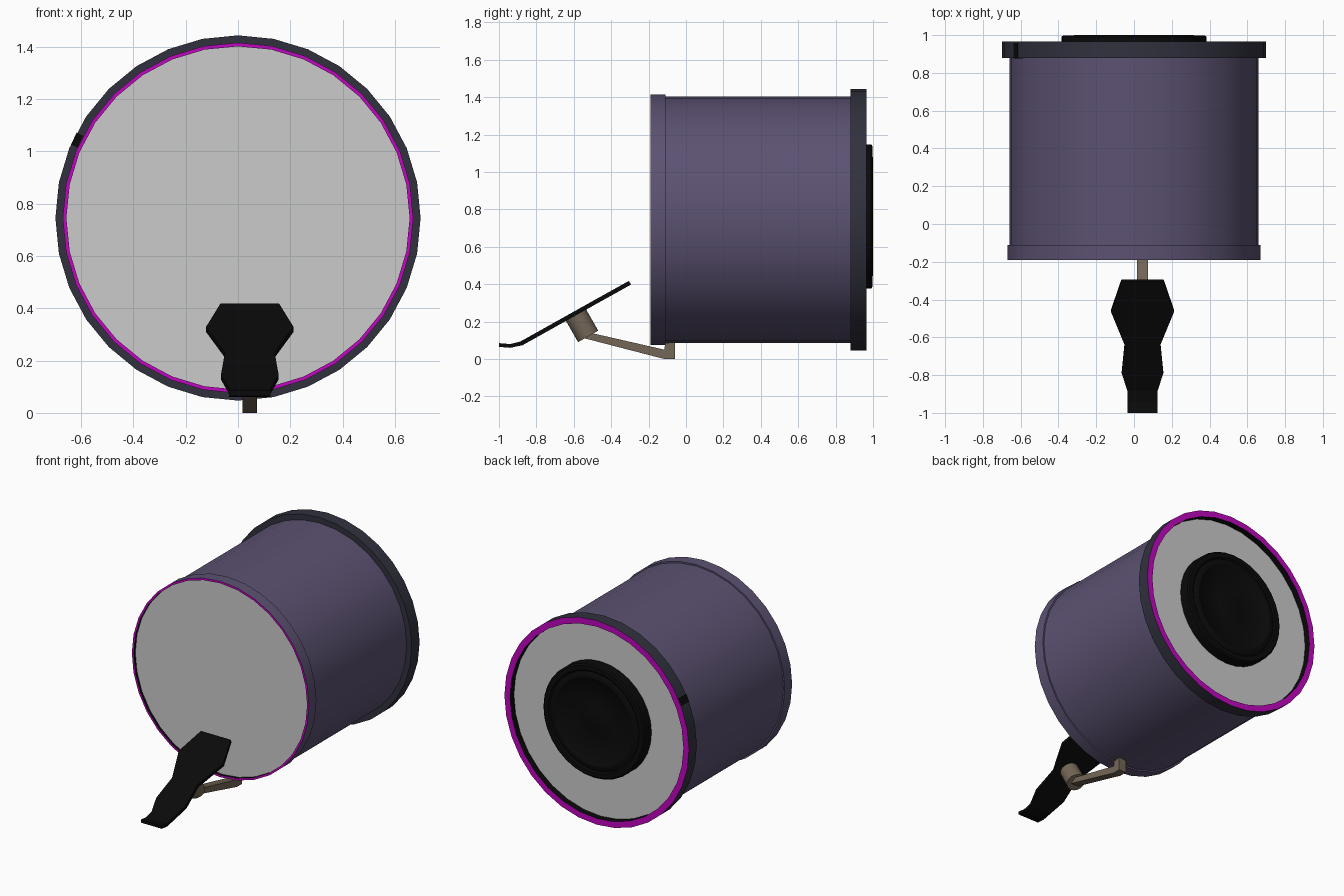
import bpy, bmesh, math
from mathutils import Vector, Matrix

if "Cube" in bpy.data.objects:
    bpy.data.objects.remove(bpy.data.objects["Cube"])

ZC = 0.745   # height of the drum axis


def mat(name, rgb):
    m = bpy.data.materials.new(name)
    m.diffuse_color = (*rgb, 1)
    m.use_nodes = True
    m.node_tree.nodes["Principled BSDF"].inputs["Base Color"].default_value = m.diffuse_color
    return m


PURPLE = mat("purple_shell", (0.107, 0.084, 0.168))
DARK = mat("dark_slate", (0.031, 0.031, 0.049))
MAGENTA = mat("magenta", (0.52, 0.002, 0.52))
GREY = mat("pale_grey", (0.59, 0.60, 0.59))
BLACK = mat("black", (0.003, 0.003, 0.003))
BROWN = mat("brown_metal", (0.175, 0.134, 0.095))


def finish(name, bm, mats, smooth=True):
    bmesh.ops.recalc_face_normals(bm, faces=bm.faces)
    me = bpy.data.meshes.new(name)
    bm.to_mesh(me)
    bm.free()
    for m in mats:
        me.materials.append(m)
    ob = bpy.data.objects.new(name, me)
    bpy.context.collection.objects.link(ob)
    if smooth:
        bpy.ops.object.select_all(action='DESELECT')
        ob.select_set(True)
        bpy.context.view_layer.objects.active = ob
        bpy.ops.object.shade_smooth_by_angle(angle=math.radians(30))
    return ob


def lathe(name, profile, mats, slots=None, closed=False, n=32, zc=ZC):
    """Spin (radius, y) points round the drum axis; slots = material per segment."""
    bm = bmesh.new()
    rings = []
    for r, y in profile:
        if r == 0:
            rings.append([bm.verts.new((0, y, zc))] * n)
        else:
            rings.append([bm.verts.new((r * math.sin(2 * math.pi * i / n), y,
                                        zc + r * math.cos(2 * math.pi * i / n)))
                          for i in range(n)])
    count = len(rings) if closed else len(rings) - 1
    for k in range(count):
        a, b = rings[k], rings[(k + 1) % len(rings)]
        for i in range(n):
            j = (i + 1) % n
            quad = list(dict.fromkeys((a[i], a[j], b[j], b[i])))
            f = bm.faces.new(quad)
            f.material_index = slots[k] if slots else 0
    return finish(name, bm, mats)


def side_extrude(name, pts, x0, x1, m):
    """Extrude a (y, z) outline from x0 to x1."""
    bm = bmesh.new()
    f = bm.faces.new([bm.verts.new((x0, y, z)) for y, z in pts])
    r = bmesh.ops.extrude_face_region(bm, geom=[f])
    bmesh.ops.translate(bm, vec=(x1 - x0, 0, 0),
                        verts=[v for v in r["geom"] if isinstance(v, bmesh.types.BMVert)])
    return finish(name, bm, [m], smooth=False)


# Drum shell
lathe("shell", [(0.66, -0.15), (0.66, 0.92), (0.65, 0.92), (0.65, -0.15)], [PURPLE], closed=True)

# Hoops: coloured outside, magenta rim, black inner wall
lathe("front_hoop", [(0.67, -0.11), (0.67, -0.19), (0.656, -0.19), (0.656, -0.11)],
      [PURPLE, MAGENTA, BLACK], [0, 1, 2, 0], closed=True)
lathe("rear_hoop", [(0.698, 0.88), (0.698, 0.965), (0.656, 0.965), (0.656, 0.88)],
      [DARK, MAGENTA, BLACK], [0, 1, 2, 0], closed=True)

# Drum heads
for name, y0, y1 in (("front_head", -0.172, -0.165), ("rear_head", 0.915, 0.922)):
    lathe(name, [(0, y0), (0.656, y0), (0.656, y1), (0, y1)], [GREY])

# Speaker-like round unit on the rear head
lathe("rear_speaker",
      [(0, 0.918), (0.385, 0.918), (0.385, 0.99), (0.375, 0.998), (0.345, 0.998), (0.335, 0.99),
       (0.315, 1.0), (0.295, 1.0), (0.275, 0.988), (0.13, 0.962), (0.09, 0.972), (0, 0.98)],
      [BLACK], zc=0.762)

# Small black clip on the rear hoop
bm = bmesh.new()
ang = math.atan2(0.295, -0.61)
bmesh.ops.create_cube(bm, size=1, matrix=Matrix.Translation(
    (0.683 * math.cos(ang), 0.917, ZC + 0.683 * math.sin(ang)))
    @ Matrix.Rotation(-ang, 4, 'Y') @ Matrix.Diagonal((0.028, 0.08, 0.05, 1)))
finish("hoop_clip", bm, [BLACK], smooth=False)

# Pedal footboard: (y, top z, half width) stations
PX = 0.045
stations = [(-1.0, 0.085, 0.08), (-0.94, 0.08, 0.08), (-0.885, 0.094, 0.08), (-0.79, 0.147, 0.11),
            (-0.64, 0.231, 0.095), (-0.465, 0.329, 0.167), (-0.305, 0.418, 0.112)]
bm = bmesh.new()
rows = []
for i, (y, z, w) in enumerate(stations):
    dy, dz = (0, -0.02) if i < 2 else (0.011, -0.02)
    rows.append([bm.verts.new(p) for p in ((PX - w, y, z), (PX + w, y, z),
                                           (PX + w, y + dy, z + dz), (PX - w, y + dy, z + dz))])
for a, b in zip(rows, rows[1:]):
    for k in range(4):
        bm.faces.new((a[k], a[(k + 1) % 4], b[(k + 1) % 4], b[k]))
bm.faces.new(rows[0])
bm.faces.new(rows[-1])
finish("footboard", bm, [BLACK], smooth=False)

# Round post under the footboard
top, bottom = Vector((PX, -0.59, 0.238)), Vector((PX, -0.523, 0.121))
axis = bottom - top
bm = bmesh.new()
bmesh.ops.create_cone(bm, cap_ends=True, segments=16, radius1=0.062, radius2=0.062,
                      depth=axis.length, matrix=Matrix.Translation((top + bottom) / 2)
                      @ axis.to_track_quat('Z', 'Y').to_matrix().to_4x4())
finish("pedal_post", bm, [BROWN])

# Arm and clamp that grip the front hoop
side_extrude("pedal_arm", [(-0.54, 0.147), (-0.115, 0.05), (-0.112, 0.085), (-0.06, 0.09),
                           (-0.06, 0.0), (-0.115, 0.0), (-0.54, 0.11)], 0.017, 0.073, BROWN)
